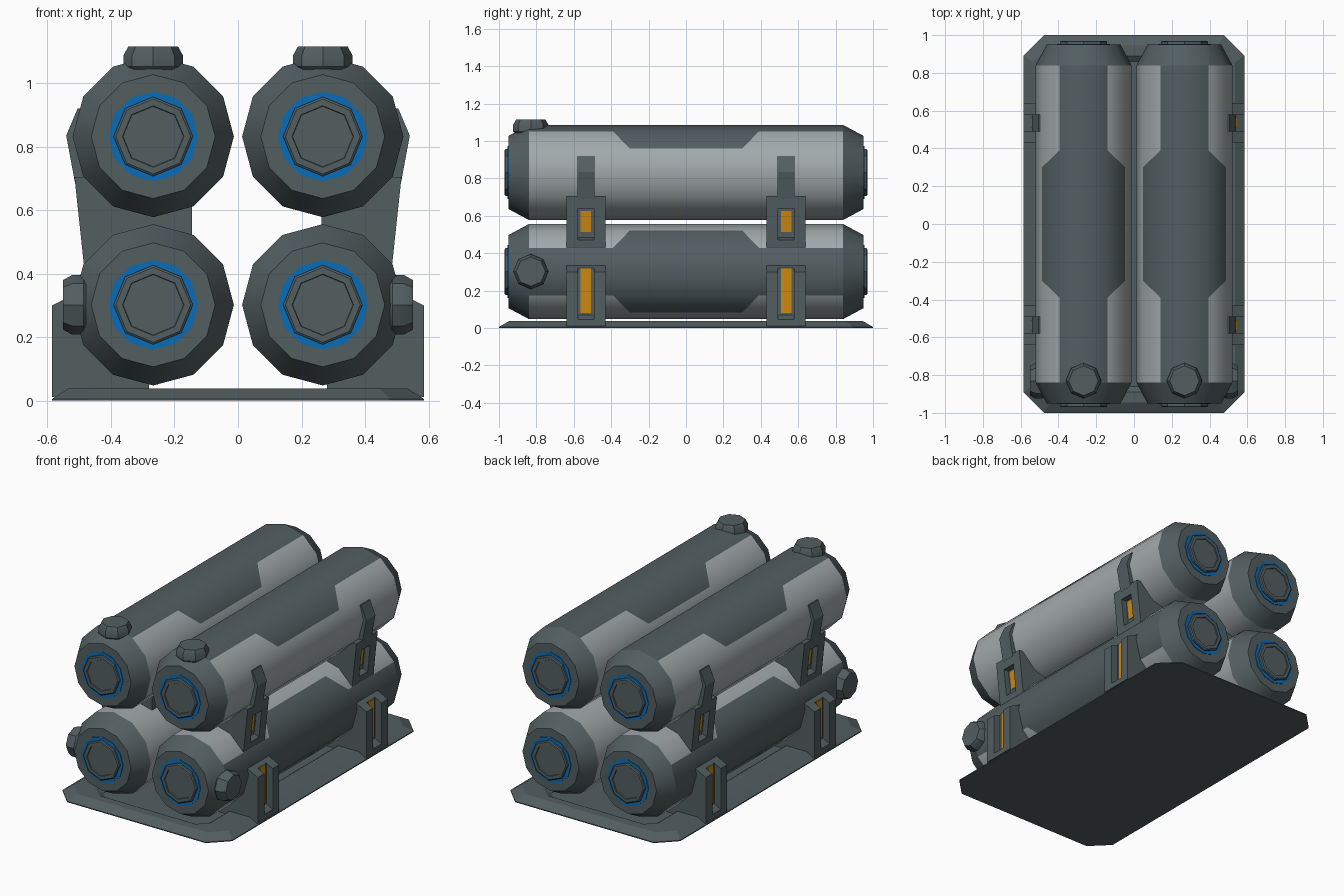
import bpy, bmesh, math
from mathutils import Matrix, Vector

if "Cube" in bpy.data.objects:
    bpy.data.objects.remove(bpy.data.objects["Cube"])


def material(name, rgb):
    m = bpy.data.materials.new(name)
    m.diffuse_color = (*rgb, 1)
    m.use_nodes = True
    m.node_tree.nodes["Principled BSDF"].inputs["Base Color"].default_value = m.diffuse_color
    return m


DARK = material("dark_slate", (0.085, 0.112, 0.118))
LIGHT = material("light_grey", (0.36, 0.40, 0.405))
BLUE = material("blue", (0.003, 0.15, 0.48))
ORANGE = material("orange", (0.62, 0.25, 0.006))


def finish(bm, name, mats, matrix=Matrix(), smooth=0):
    bmesh.ops.recalc_face_normals(bm, faces=bm.faces)
    for f in bm.faces:
        f.smooth = smooth > 0
    for e in bm.edges:
        e.smooth = e.calc_face_angle(0) < math.radians(smooth)
    me = bpy.data.meshes.new(name)
    bm.to_mesh(me)
    bm.free()
    for m in mats:
        me.materials.append(m)
    ob = bpy.data.objects.new(name, me)
    ob.matrix_world = matrix
    bpy.context.collection.objects.link(ob)


def ring(bm, r, h, n):
    # vertices around the y axis, the first one pointing up
    return [bm.verts.new((r * math.sin(a), h, r * math.cos(a)))
            for a in (math.tau * i / n for i in range(n))]


def lathe(name, profile, n, mat, matrix, smooth=0):
    bm = bmesh.new()
    rings = [ring(bm, r, h, n) for r, h in profile]
    for a, b in zip(rings, rings[1:]):
        for i in range(n):
            bm.faces.new((a[i], a[(i + 1) % n], b[(i + 1) % n], b[i]))
    bm.faces.new(rings[0])
    bm.faces.new(rings[-1])
    finish(bm, name, [mat], matrix, smooth)


def prism(name, pts, y0, y1, mat, side):
    # x-z outline extruded along y, mirrored by side
    bm = bmesh.new()
    a = [bm.verts.new((side * x, y0, z)) for x, z in pts]
    b = [bm.verts.new((side * x, y1, z)) for x, z in pts]
    n = len(pts)
    bm.faces.new(a)
    bm.faces.new(b)
    for i in range(n):
        bm.faces.new((a[i], a[(i + 1) % n], b[(i + 1) % n], b[i]))
    finish(bm, name, [mat])


R = 0.254


def canister(label, matrix):
    # tube with a dark painted panel that widens in the middle
    bm = bmesh.new()
    ys = (-0.84, -0.39, -0.30, 0.30, 0.39, 0.84)
    rings = [ring(bm, R, y, 12) for y in ys]
    for k in range(5):
        a, b = rings[k], rings[k + 1]
        for i in range(12):
            j = (i + 1) % 12
            if k in (1, 3) and i in (1, 10):
                inner, outer = (b, a) if k == 1 else (a, b)
                hi, lo = (i, j) if i == 1 else (j, i)
                bm.faces.new((inner[hi], inner[lo], outer[hi])).material_index = 1
                bm.faces.new((outer[hi], inner[lo], outer[lo]))
            else:
                f = bm.faces.new((a[i], a[j], b[j], b[i]))
                f.material_index = int(i in (0, 11) or (i in (1, 10) and k == 2))
    finish(bm, label + "_tube", [LIGHT, DARK], matrix, 35)
    # end caps with blue ring and octagonal plug
    for s, end in ((-1, "front"), (1, "back")):
        n = f"{label}_{end}"
        lathe(n + "_cap", [(R, s * 0.84), (0.195, s * 0.95)], 12, DARK, matrix, 35)
        lathe(n + "_ring", [(0.141, s * 0.945), (0.141, s * 0.954)], 12, BLUE, matrix)
        lathe(n + "_plug", [(0.125, s * 0.94), (0.125, s * 0.965), (0.118, s * 0.97),
                            (0.097, s * 0.97), (0.095, s * 0.964)], 8, DARK, matrix)
    # valve knob near the front
    up = matrix @ Matrix.Translation((0, -0.83, 0)) @ Matrix.Rotation(math.pi / 2, 4, 'X')
    lathe(label + "_valve", [(0.08, 0.18), (0.08, 0.205), (0.094, 0.22),
                             (0.094, 0.255), (0.078, 0.284)], 8, DARK, up, 35)


for s, side in ((-1, "left"), (1, "right")):
    canister("top_" + side, Matrix.Translation((s * 0.267, 0, 0.832)))
    canister("bottom_" + side, Matrix.Translation((s * 0.267, 0, 0.302))
             @ Matrix.Rotation(s * math.pi / 2, 4, 'Y'))

# base plate: chamfered outline, sloped rim, shallow recess
bm = bmesh.new()


def outline(x, y, c, z):
    pts = []
    for sx, sy in ((1, 1), (-1, 1), (-1, -1), (1, -1)):
        pair = [(sx * x, sy * (y - c)), (sx * (x - c), sy * y)]
        pts += pair if sx * sy > 0 else pair[::-1]
    return [bm.verts.new((px, py, z)) for px, py in pts]


loops = [outline(0.585, 1.0, 0.108, 0), outline(0.585, 1.0, 0.108, 0.006),
         outline(0.535, 0.945, 0.09, 0.038), outline(0.39, 0.89, 0.06, 0.038),
         outline(0.36, 0.86, 0.05, 0.015)]
for a, b in zip(loops, loops[1:]):
    for i in range(8):
        bm.faces.new((a[i], a[(i + 1) % 8], b[(i + 1) % 8], b[i]))
bm.faces.new(loops[0])
bm.faces.new(loops[-1])
finish(bm, "base_plate", [DARK])

# brackets: two cheeks with a slot between them and an orange strip inside
for s, side in ((-1, "left"), (1, "right")):
    inner = 0.145 if s < 0 else 0.263
    low = [(0.28, 0.012), (0.585, 0.012), (0.585, 0.30), (0.515, 0.335), (0.28, 0.335)]
    low_in = [(0.28, 0.012), (0.54, 0.012), (0.54, 0.322), (0.515, 0.335), (0.28, 0.335)]
    high = [(inner, 0.45), (0.485, 0.425), (0.515, 0.705), (inner, 0.705)]
    high_in = [(inner, 0.45), (0.45, 0.425), (0.48, 0.705), (inner, 0.705)]
    for yc in (-0.535, 0.535):
        n = f"{side}_{'front' if yc < 0 else 'back'}"
        for y0, y1 in ((-0.105, -0.042), (0.042, 0.105)):
            prism(n + "_lower_cheek", low, yc + y0, yc + y1, DARK, s)
            prism(n + "_upper_cheek", high, yc + y0, yc + y1, DARK, s)
        y0, y1 = yc - 0.042, yc + 0.042
        prism(n + "_lower_core", low_in, y0, y1, DARK, s)
        prism(n + "_upper_core", high_in, y0, y1, DARK, s)
        prism(n + "_lower_sill", [(0.5, 0.012), (0.585, 0.012), (0.585, 0.045), (0.54, 0.07),
                                  (0.5, 0.07)], y0, y1, DARK, s)
        prism(n + "_upper_sill", [(0.44, 0.425), (0.485, 0.425), (0.490, 0.47), (0.44, 0.49)],
              y0, y1, DARK, s)
        prism(n + "_upper_lintel", [(0.46, 0.64), (0.508, 0.64), (0.515, 0.705), (0.46, 0.705)],
              y0, y1, DARK, s)
        # orange strips
        prism(n + "_lower_strip", [(0.535, 0.08), (0.545, 0.08), (0.545, 0.32), (0.535, 0.32)],
              yc - 0.028, yc + 0.028, ORANGE, s)
        prism(n + "_upper_strip", [(0.458, 0.515), (0.464, 0.515), (0.476, 0.627), (0.468, 0.627)],
              yc - 0.028, yc + 0.028, ORANGE, s)
        # arm hugging the upper canister
        prism(n + "_arm", [(0.46, 0.69), (0.514, 0.69), (0.541, 0.835), (0.505, 0.92),
                           (0.46, 0.92)], yc - 0.045, yc + 0.045, DARK, s)
